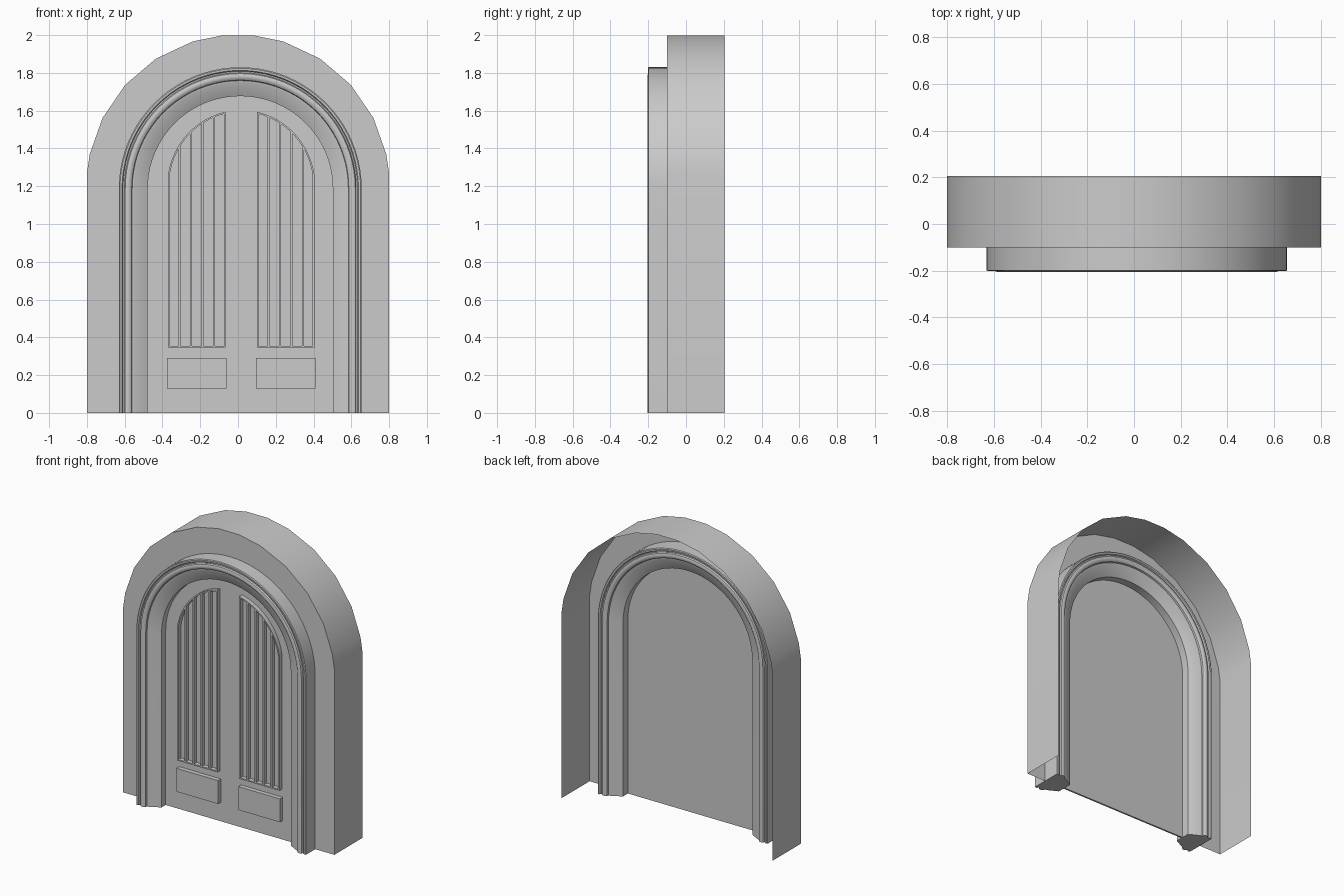
import bpy, bmesh, math

if "Cube" in bpy.data.objects:
    bpy.data.objects.remove(bpy.data.objects["Cube"])

CX, CZ = 0.012, 1.187      # centre of the moulding arch
DX = 0.017                 # centre line between the door leaves
DOOR_Y, RAISED_Y = -0.10, -0.13


def finish(bm, name, smooth=True):
    bmesh.ops.recalc_face_normals(bm, faces=bm.faces)
    me = bpy.data.meshes.new(name)
    bm.to_mesh(me)
    bm.free()
    ob = bpy.data.objects.new(name, me)
    bpy.context.collection.objects.link(ob)
    if smooth:
        bpy.ops.object.select_all(action='DESELECT')
        ob.select_set(True)
        bpy.context.view_layer.objects.active = ob
        bpy.ops.object.shade_smooth_by_angle(angle=math.radians(30))
    return ob


def arch(r, n=40, base=0.0):
    """Arch outline from right foot over the top to left foot."""
    arc = [(CX + r * math.cos(math.pi * i / n), CZ + r * math.sin(math.pi * i / n))
           for i in range(n + 1)]
    return [(CX + r, base)] + arc + [(CX - r, base)]


def prism(bm, outline, y0, y1):
    a = [bm.verts.new((x, y0, z)) for x, z in outline]
    b = [bm.verts.new((x, y1, z)) for x, z in outline]
    bm.faces.new(a)
    bm.faces.new(b[::-1])
    for i in range(len(a)):
        j = (i + 1) % len(a)
        bm.faces.new((a[i], b[i], b[j], a[j]))


# Wall surround: coarse arch band, open at the back, front face with opening
angles = [5, 12.2, 26.7, 42, 57.3, 72.6, 84.3]
half = [(0.8, 0.0)] + [(0.803 * math.cos(math.radians(a)), 1.2 + 0.803 * math.sin(math.radians(a)))
                       for a in angles]
outer = [(min(x, 0.8), min(z, 2.0)) for x, z in half]
outer += [(-x, z) for x, z in reversed(outer)]
bm = bmesh.new()
front = [bm.verts.new((x, -0.1, z)) for x, z in outer]
back = [bm.verts.new((x, 0.205, z)) for x, z in outer]
for i in range(len(outer) - 1):
    bm.faces.new((front[i], front[i + 1], back[i + 1], back[i]))
hole = [bm.verts.new((x, -0.1, z)) for x, z in arch(0.63)]
bm.faces.new(front + hole[::-1])
finish(bm, "wall_surround")

# Moulding: profile (radius, y), mirrored front to back, swept along the arch
front_profile = [(0.643, -0.198), (0.637, -0.202), (0.626, -0.201), (0.621, -0.192),
                 (0.614, -0.192), (0.609, -0.201), (0.597, -0.205), (0.585, -0.203),
                 (0.575, -0.195), (0.572, -0.184), (0.560, -0.182), (0.500, -0.150),
                 (0.490, -0.145)]
profile = front_profile + [(r, -0.18 - y) for r, y in reversed(front_profile)]
bm = bmesh.new()
rails = [[bm.verts.new((x, y, z)) for x, z in arch(r)] for r, y in profile]
for k in range(len(rails)):
    a, b = rails[k], rails[(k + 1) % len(rails)]
    for i in range(len(a) - 1):
        bm.faces.new((a[i], a[i + 1], b[i + 1], b[i]))
bm.faces.new([r[0] for r in rails])
bm.faces.new([r[-1] for r in rails])
finish(bm, "arch_moulding")

# Door slab
bm = bmesh.new()
prism(bm, arch(0.491), DOOR_Y, DOOR_Y + 0.012)
finish(bm, "door_slab", False)


# Window grille and lower panel for each leaf
def arc_z(x, t=0.0):
    return 1.2 + (0.403 - t) * math.sqrt(max(0, 1 - (x / (0.392 - t)) ** 2))


def leaf_outline(t, side, n=16):
    x0, x1, z0 = 0.083 + t, 0.387 - t, 0.345 + t
    a1, a0 = math.acos(x1 / (0.392 - t)), math.acos(x0 / (0.392 - t))
    xs = [(0.392 - t) * math.cos(a1 + (a0 - a1) * i / n) for i in range(n + 1)]
    pts = [(x0, z0), (x1, z0)] + [(x, arc_z(x, t)) for x in xs]
    return [(DX + side * x, z) for x, z in pts]


for side, label in ((-1, "left"), (1, "right")):
    # Raised frame as a closed ring
    bm = bmesh.new()
    o, i_ = leaf_outline(0, side), leaf_outline(0.009, side)
    loops = [[bm.verts.new((x, y, z)) for x, z in pts]
             for pts, y in ((o, DOOR_Y), (o, RAISED_Y), (i_, RAISED_Y), (i_, DOOR_Y))]
    for a, b in zip(loops, loops[1:]):
        for i in range(len(a)):
            j = (i + 1) % len(a)
            bm.faces.new((a[i], a[j], b[j], b[i]))
    finish(bm, "window_frame_" + label)

    # Vertical bars that follow the arch
    bm = bmesh.new()
    for k in range(1, 5):
        x = 0.083 + 0.0608 * k
        l, r = x - 0.005, x + 0.005
        pts = [(l, 0.35), (r, 0.35), (r, arc_z(r, 0.005)), (l, arc_z(l, 0.005))]
        prism(bm, [(DX + side * px, pz) for px, pz in pts], RAISED_Y, DOOR_Y)
    finish(bm, "window_bars_" + label, False)

    # Raised lower panel
    bm = bmesh.new()
    prism(bm, [(DX + side * px, pz) for px, pz in
               ((0.077, 0.13), (0.392, 0.13), (0.392, 0.29), (0.077, 0.29))], RAISED_Y, DOOR_Y)
    finish(bm, "lower_panel_" + label, False)
